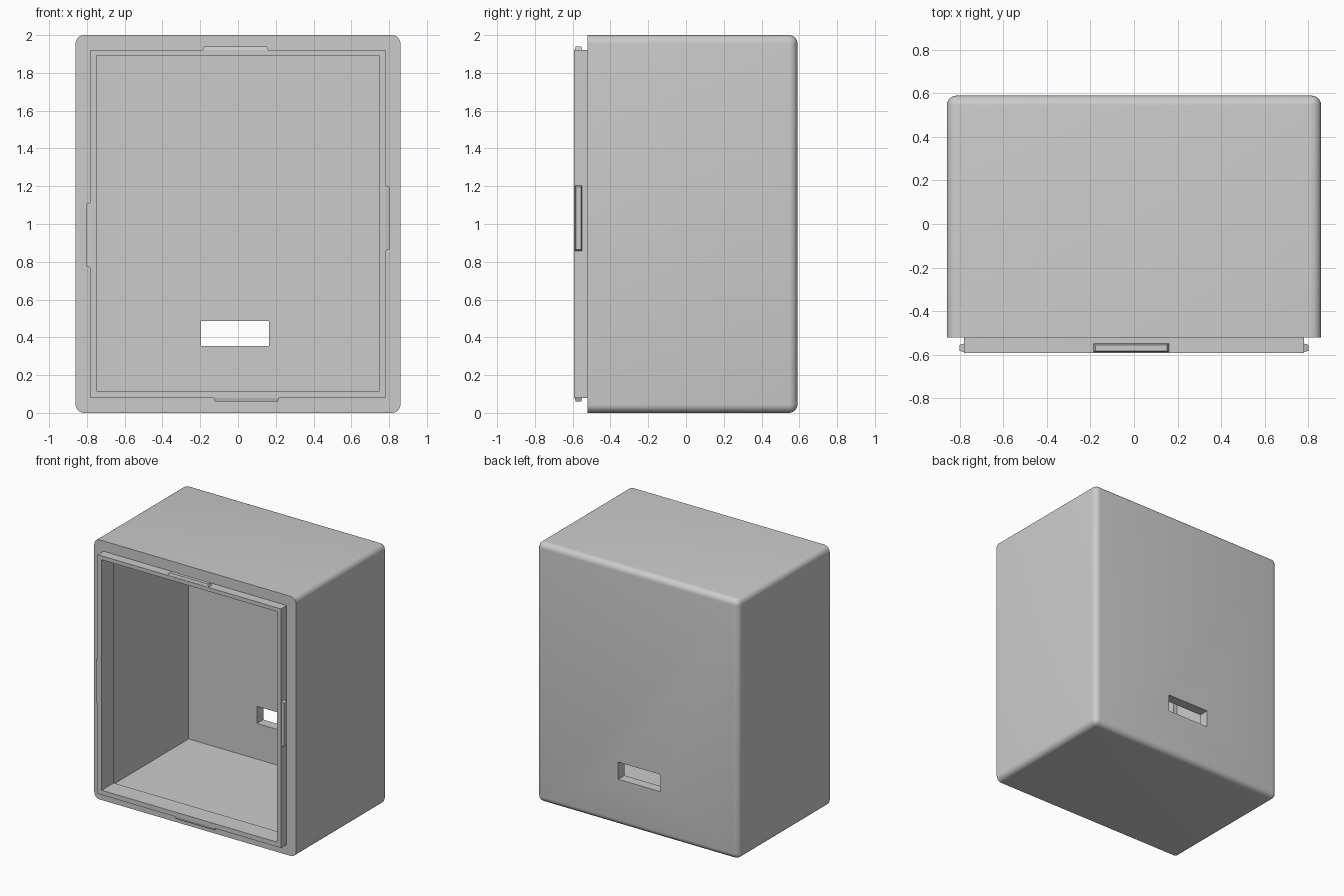
import bpy, bmesh
from mathutils import Matrix, Vector

cube = bpy.data.objects.get("Cube")
if cube:
    bpy.data.objects.remove(cube, do_unlink=True)

grey = bpy.data.materials.new("plain grey")
grey.use_nodes = True
grey.diffuse_color = (0.6, 0.6, 0.6, 1)
grey.node_tree.nodes["Principled BSDF"].inputs["Base Color"].default_value = (0.6, 0.6, 0.6, 1)


def add_object(name, bm):
    mesh = bpy.data.meshes.new(name)
    bm.to_mesh(mesh)
    bm.free()
    mesh.materials.append(grey)
    obj = bpy.data.objects.new(name, mesh)
    bpy.context.collection.objects.link(obj)
    return obj


def box(name, low, high, radius=0):
    """Box between two corners; a radius rounds every edge but the front ones."""
    low, high = Vector(low), Vector(high)
    bm = bmesh.new()
    bmesh.ops.create_cube(bm, size=1)
    for v in bm.verts:
        v.co = (low + high) / 2 + v.co * (high - low)
    if radius:
        edges = [e for e in bm.edges if any(v.co.y > low.y + 0.01 for v in e.verts)]
        bmesh.ops.bevel(bm, geom=edges, offset=radius, segments=6,
                        profile=0.5, affect='EDGES')
    return add_object(name, bm)


def cut(obj, cutter):
    """Subtract the cutter and remove it."""
    mod = obj.modifiers.new("cut", 'BOOLEAN')
    mod.operation = 'DIFFERENCE'
    mod.solver = 'EXACT'
    mod.object = cutter
    cutter.hide_render = True
    bpy.context.view_layer.objects.active = obj
    bpy.ops.object.modifier_apply(modifier=mod.name)
    bpy.data.objects.remove(cutter, do_unlink=True)


# Outer shell: rounded box, hollowed from the front, with a window in the back
FRONT, BACK = -0.522, 0.59
shell = box("shell", (-0.86, FRONT, 0), (0.86, BACK, 2), 0.045)
cut(shell, box("cavity_cutter", (-0.78, -0.8, 0.08), (0.78, 0.513, 1.92)))
cut(shell, box("window_cutter", (-0.197, 0.4, 0.355), (0.165, 0.8, 0.487)))
bpy.ops.object.select_all(action='DESELECT')
shell.select_set(True)
bpy.context.view_layer.objects.active = shell
bpy.ops.object.shade_smooth_by_angle(angle=0.6)

# Lip: thin frame seated inside the opening and standing proud of it
LIP_FRONT = -0.592
lip = box("lip", (-0.781, LIP_FRONT, 0.079), (0.781, -0.445, 1.921))
cut(lip, box("lip_cutter", (-0.748, -0.8, 0.115), (0.748, 0, 1.891)))


def snap_tab(name, centre, angle):
    """Raised catch with sloped sides, pointing up before it is turned about y."""
    bm = bmesh.new()
    bmesh.ops.create_cube(bm, size=1)
    for v in bm.verts:
        top = v.co.z > 0
        v.co.x *= 0.33 if top else 0.352
        v.co.y *= 0.028 if top else 0.042
        v.co.z = 0.02 if top else -0.005
    turn = Matrix.Translation(centre) @ Matrix.Rotation(angle, 4, 'Y')
    bmesh.ops.transform(bm, matrix=turn, verts=bm.verts)
    return add_object(name, bm)


# Four snap tabs, one on each side of the lip
QUARTER = 1.5707963
TAB_Y = -0.569
snap_tab("top_tab", (-0.013, TAB_Y, 1.921), 0)
snap_tab("left_tab", (0.781, TAB_Y, 1.031), QUARTER)
snap_tab("bottom_tab", (0.045, TAB_Y, 0.079), 2 * QUARTER)
snap_tab("right_tab", (-0.781, TAB_Y, 0.941), -QUARTER)
